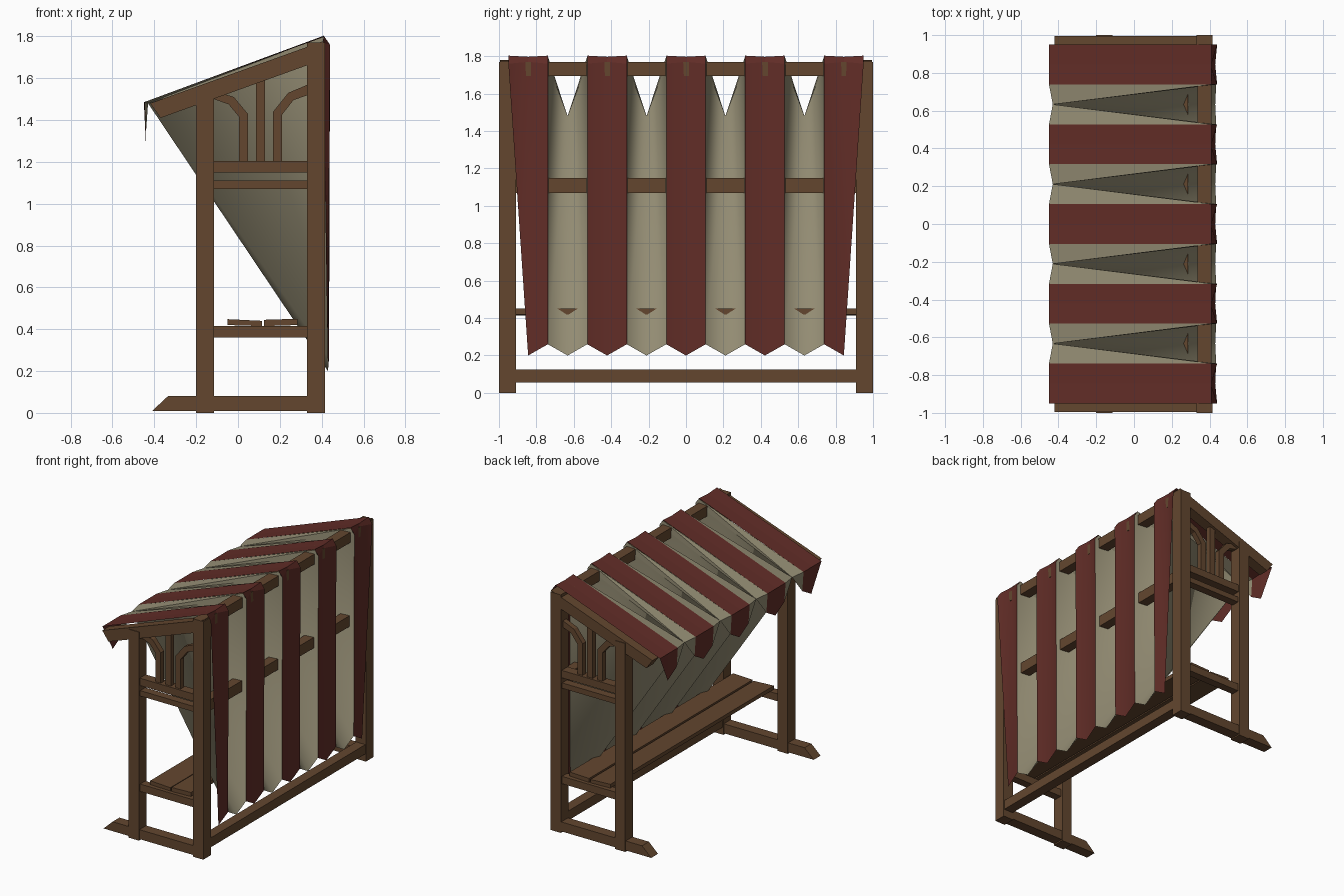
import bpy, bmesh


def material(name, col):
    m = bpy.data.materials.new(name)
    m.diffuse_color = (*col, 1)
    return m


WOOD = material("wood", (0.125, 0.062, 0.028))
RED = material("red_cloth", (0.12, 0.026, 0.02))
CREAM = material("cream_cloth", (0.29, 0.26, 0.17))


def mesh_object(name, verts, faces, mat, smooth=False, closed=False):
    me = bpy.data.meshes.new(name)
    me.from_pydata(verts, [], faces)
    if closed:
        bm = bmesh.new()
        bm.from_mesh(me)
        bmesh.ops.recalc_face_normals(bm, faces=bm.faces)
        bm.to_mesh(me)
        bm.free()
    me.materials.append(mat)
    for p in me.polygons:
        p.use_smooth = smooth
    ob = bpy.data.objects.new(name, me)
    bpy.context.collection.objects.link(ob)
    return ob


def prism(name, prof, y0, y1):
    """Extrude an x/z outline along y."""
    n = len(prof)
    verts = [(x, y, z) for y in (y0, y1) for x, z in prof]
    faces = [tuple(range(n)), tuple(range(2 * n - 1, n - 1, -1))]
    faces += [(i, (i + 1) % n, n + (i + 1) % n, n + i) for i in range(n)]
    return mesh_object(name, verts, faces, WOOD, closed=True)


def rect(x0, x1, z0, z1):
    return [(x0, z0), (x1, z0), (x1, z1), (x0, z1)]


# End frames: outline, inner and outer distance from the middle
end_parts = {
    "back_post": (rect(0.33, 0.415, 0, 1.77), 0.91, 1.0),
    "front_post": (rect(-0.2, -0.115, 0, 1.55), 0.91, 1.0),
    "foot": ([(-0.41, 0.01), (0.33, 0.01), (0.33, 0.08), (-0.335, 0.08)], 0.915, 0.995),
    "rafter": ([(-0.37, 1.41), (0.34, 1.665), (0.415, 1.78), (-0.42, 1.48)], 0.915, 0.995),
    "seat_bearer": (rect(-0.12, 0.34, 0.36, 0.415), 0.925, 0.985),
    "upper_rail": (rect(-0.12, 0.34, 1.15, 1.205), 0.92, 0.99),
    "lower_rail": (rect(-0.12, 0.34, 1.07, 1.11), 0.925, 0.985),
    "centre_spindle": (rect(0.085, 0.13, 1.2, 1.6), 0.935, 0.975),
    "front_branch": ([(0.005, 1.2), (0.047, 1.2), (0.047, 1.43), (-0.02, 1.51), (-0.115, 1.54),
                      (-0.115, 1.5), (-0.045, 1.475), (0.005, 1.415)], 0.935, 0.975),
    "back_branch": ([(0.21, 1.2), (0.168, 1.2), (0.168, 1.44), (0.24, 1.53), (0.335, 1.57),
                     (0.335, 1.52), (0.265, 1.495), (0.21, 1.425)], 0.935, 0.975),
}
for part, (prof, a, b) in end_parts.items():
    for side, s in (("left", -1), ("right", 1)):
        prism(part + "_" + side, prof, s * a, s * b)

# Long beams and seat planks
prism("bottom_beam", rect(0.335, 0.41, 0.055, 0.125), -0.92, 0.92)
prism("middle_beam", rect(0.335, 0.405, 1.07, 1.15), -0.92, 0.92)
prism("top_beam", rect(0.335, 0.41, 1.695, 1.77), -0.92, 0.92)
prism("seat_front_plank", [(-0.05, 0.42), (0.115, 0.415), (0.115, 0.44), (-0.05, 0.448)], -0.96, 0.96)
prism("seat_back_plank", [(0.125, 0.415), (0.285, 0.42), (0.285, 0.45), (0.125, 0.445)], -0.96, 0.96)

# Cloth stripes: alternating red and cream
W = 0.1055
for i in range(9):
    yc = (i - 4) * 2 * W
    ya, yb = yc - W, yc + W
    if i % 2 == 0:
        # Red roof panel with pointed front flap
        mesh_object("red_roof_%d" % i, [
            (-0.45, ya, 1.485), (-0.45, yc, 1.485), (-0.45, yb, 1.485),
            (0.41, ya, 1.803), (0.41, yc, 1.797), (0.41, yb, 1.803),
            (0.44, ya, 1.76), (0.405, yc, 1.77), (0.44, yb, 1.76)],
            [(0, 3, 4, 1), (1, 4, 5, 2), (3, 6, 7, 4), (4, 7, 8, 5)], RED)
        # The outermost edges taper to the stripe middle
        la, lb = i == 0, i == 8
        flap = [(-0.45, ya, 1.485), (-0.445, yc, 1.485), (-0.45, yb, 1.485),
                (-0.44, yc, 1.28), (-0.44, ya, 1.34), (-0.44, yb, 1.34)]
        mesh_object("red_flap_%d" % i, flap,
                    [(0, 1, 3) if la else (0, 1, 3, 4), (1, 2, 3) if lb else (1, 2, 5, 3)], RED)
        back = [(0.44, ya, 1.76), (0.405, yc, 1.77), (0.44, yb, 1.76),
                (0.43, yc, 0.2), (0.435, ya, 0.26), (0.435, yb, 0.26)]
        mesh_object("red_back_%d" % i, back,
                    [(0, 3, 1) if la else (0, 4, 3, 1), (1, 3, 2) if lb else (1, 3, 5, 2)],
                    RED, smooth=True)
    else:
        # Cream panel: its middle fold runs straight from front edge to back hem
        v = [(-0.45, ya, 1.485), (-0.43, yc, 1.48), (-0.45, yb, 1.485),
             (0.41, ya, 1.80), (0.41, yb, 1.80), (0.44, ya, 1.76), (0.44, yb, 1.76),
             (0.435, ya, 0.26), (0.43, yc, 0.2), (0.435, yb, 0.26),
             (-0.44, ya, 1.34), (-0.44, yb, 1.34)]
        mesh_object("cream_roof_%d" % i, v[:7],
                    [(0, 3, 1), (2, 1, 4), (3, 5, 1), (4, 1, 6)], CREAM)
        mesh_object("cream_back_%d" % i, [v[k] for k in (5, 7, 8, 1, 9, 6)],
                    [(0, 1, 3), (1, 2, 3), (2, 4, 3), (4, 5, 3)], CREAM, smooth=True)
        mesh_object("cream_flap_%d" % i, [v[k] for k in (0, 1, 2, 10, 11)],
                    [(0, 1, 3), (1, 2, 4)], CREAM)
